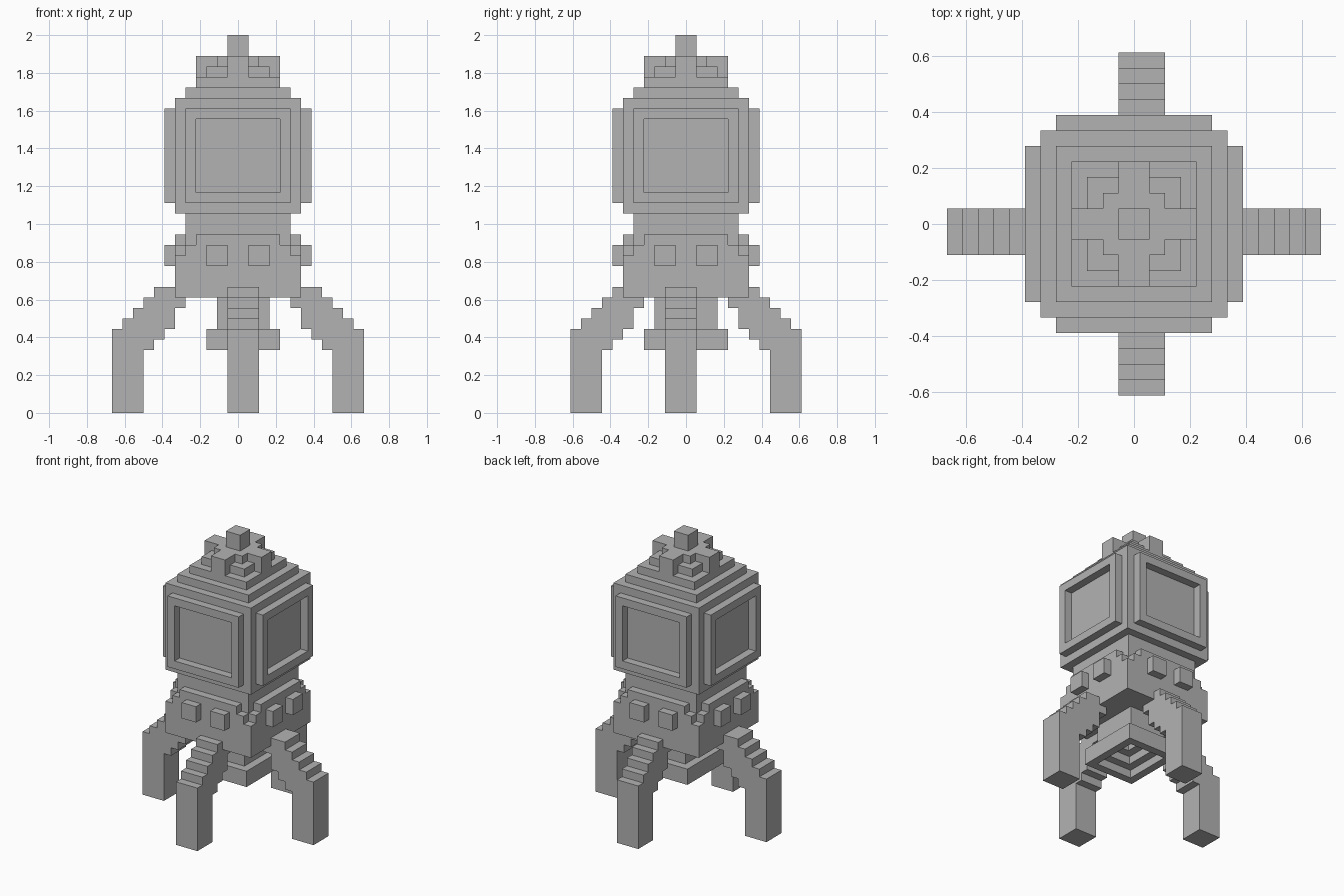
import bpy
import bmesh
from math import pi
from mathutils import Matrix, Vector

U = 1 / 18  # size of one block

cube = bpy.data.objects.get("Cube")
if cube:
    bpy.data.objects.remove(cube, do_unlink=True)

grey = bpy.data.materials.new("plain grey")
grey.use_nodes = True
colour = (0.45, 0.45, 0.45, 1)
grey.diffuse_color = colour
grey.node_tree.nodes["Principled BSDF"].inputs["Base Color"].default_value = colour


def finish(name, bm):
    bmesh.ops.scale(bm, vec=(U, U, U), verts=bm.verts)
    bmesh.ops.recalc_face_normals(bm, faces=bm.faces)
    mesh = bpy.data.meshes.new(name)
    bm.to_mesh(mesh)
    bm.free()
    mesh.materials.append(grey)
    obj = bpy.data.objects.new(name, mesh)
    bpy.context.collection.objects.link(obj)
    return obj


def add_box(bm, x, y, z):
    """Box from (low, high) pairs, in blocks."""
    size = Matrix.Diagonal((x[1] - x[0], y[1] - y[0], z[1] - z[0], 1))
    centre = Vector((sum(x) / 2, sum(y) / 2, sum(z) / 2))
    return bmesh.ops.create_cube(bm, size=1, matrix=Matrix.Translation(centre) @ size)["verts"]


def block(name, half, z):
    bm = bmesh.new()
    add_box(bm, (-half, half), (-half, half), z)
    return finish(name, bm)


def cross(name, length, width, z):
    bm = bmesh.new()
    add_box(bm, (-length, length), (-width, width), z)
    for s in (-1, 1):
        add_box(bm, (-width, width), sorted((s * width, s * length)), z)
    return finish(name, bm)


def add_ring(bm, x, y, z, hole):
    """Rectangular ring whose opening is the smaller rectangle `hole`."""
    hx, hy = hole
    add_box(bm, x, (y[0], hy[0]), z)
    add_box(bm, x, (hy[1], y[1]), z)
    add_box(bm, (x[0], hx[0]), hy, z)
    add_box(bm, (hx[1], x[1]), hy, z)


# Lower body with stepped top corners, and neck
block("lower_body", 6, (11, 15))
cross("body_shoulder", 6, 5, (15, 16))
cross("body_rim", 6, 4, (16, 17))
block("neck", 5, (16, 19))

# Cabin and stepped roof
block("cabin", 6, (19, 30))
block("roof_step", 5, (30, 31))
block("roof_top", 4, (31, 32))

# Crown: cross with filled inner corners, low corner blocks and a knob
cross("crown_arms", 4, 1, (32, 34))
block("crown_core", 2, (32, 34))
block("crown_base", 3, (32, 33))
block("top_knob", 1, (34, 36))

# Window frames and buttons on all four sides
for i, side in enumerate(("front", "left", "back", "right")):
    turn = Matrix.Rotation(i * pi / 2, 3, "Z")

    bm = bmesh.new()
    for x in ((-5, -4), (4, 5)):
        add_box(bm, x, (-7, -6), (20, 29))
    for z in ((20, 21), (28, 29)):
        add_box(bm, (-4, 4), (-7, -6), z)
    bmesh.ops.rotate(bm, verts=bm.verts, matrix=turn)
    finish(side + "_window_frame", bm)

    bm = bmesh.new()
    for x in ((-3, -1), (1, 3)):
        add_box(bm, x, (-7, -6), (14, 16))
    bmesh.ops.rotate(bm, verts=bm.verts, matrix=turn)
    finish(side + "_buttons", bm)

# Nozzle with a stepped hollow underneath
bm = bmesh.new()
outer = ((-3, 4), (-4, 4))
middle = ((-2, 3), (-3, 3))
inner = ((-1, 2), (-2, 2))
core = ((0, 1), (-1, 1))
add_ring(bm, *outer, (6, 7), middle)
add_ring(bm, *outer, (7, 8), inner)
finish("nozzle_flange", bm)
bm = bmesh.new()
add_ring(bm, *middle, (8, 9), core)
add_box(bm, *middle, (9, 11))
finish("nozzle_throat", bm)

# Stepped leg outline as (distance from centre, height)
outline = [(12, 0), (12, 8)]
for i in range(1, 5):
    outline += [(12 - i, 7 + i), (12 - i, 8 + i)]
outline += [(5, 12), (5, 10), (6, 10), (6, 8), (7, 8), (7, 7), (8, 7), (8, 6), (9, 6), (9, 0)]


def leg(name, place, width):
    bm = bmesh.new()
    face = bm.faces.new([bm.verts.new(place(d, width[0], z)) for d, z in outline])
    new = bmesh.ops.extrude_face_region(bm, geom=[face])["geom"]
    shift = Vector(place(0, width[1], 0)) - Vector(place(0, width[0], 0))
    bmesh.ops.translate(bm, vec=shift, verts=[v for v in new if isinstance(v, bmesh.types.BMVert)])
    return finish(name, bm)


# Side legs reach one block further than the front and back legs
for s, side, end in ((1, "left", "back"), (-1, "right", "front")):
    leg(side + "_leg", lambda d, w, z: (s * d, w, z), (-2, 1))
    leg(end + "_leg", lambda d, w, z: (w, s * (d - 1), z), (-1, 2))
